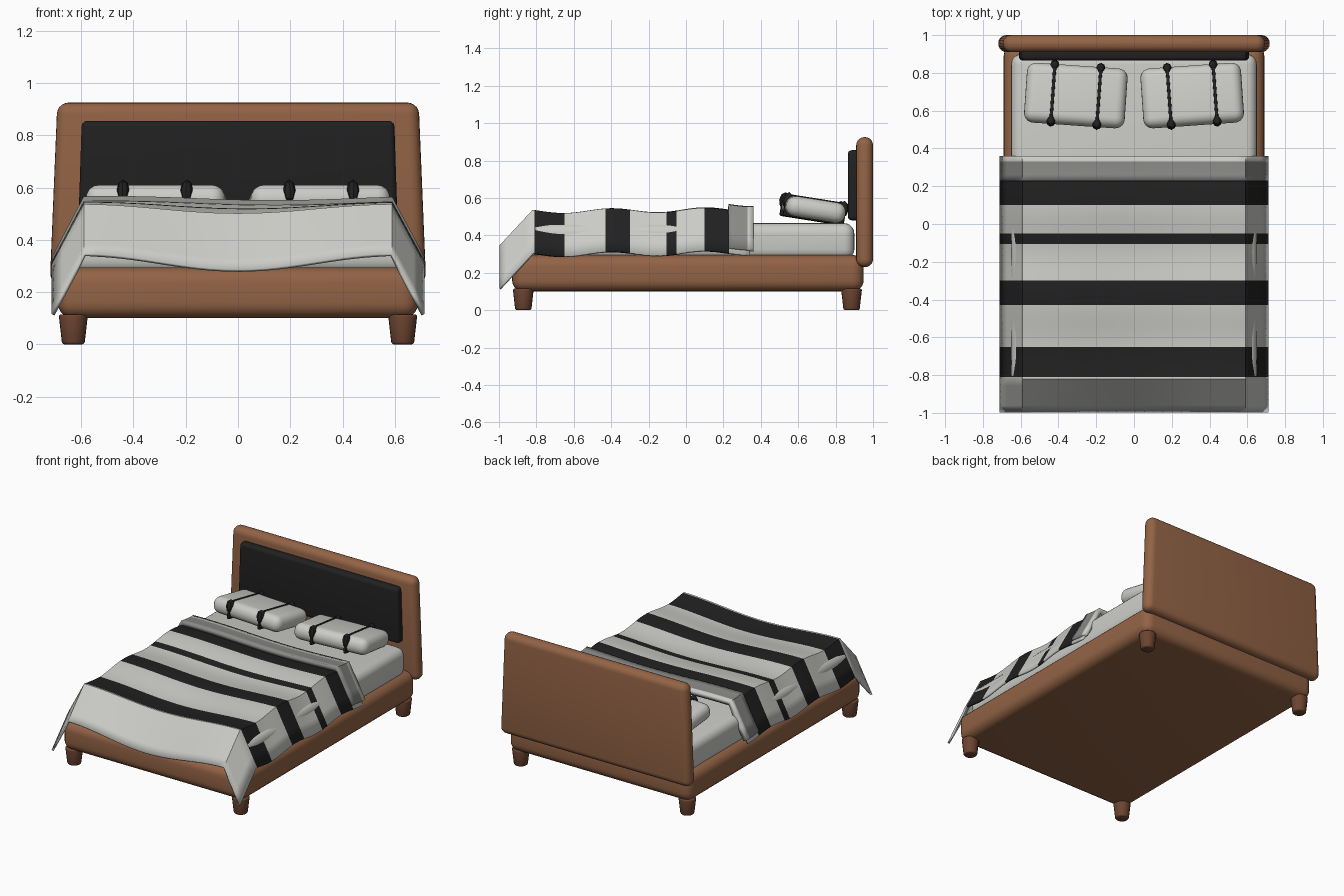
import bpy, bmesh, math
from mathutils import Matrix, Vector

old = bpy.data.objects.get("Cube")
if old:
    bpy.data.objects.remove(old, do_unlink=True)


def material(name, r, g, b):
    m = bpy.data.materials.new(name)
    m.use_nodes = True
    m.diffuse_color = (r, g, b, 1)
    bsdf = m.node_tree.nodes["Principled BSDF"]
    bsdf.inputs["Base Color"].default_value = (r, g, b, 1)
    bsdf.inputs["Roughness"].default_value = 0.8
    return m


wood = material("warm wood", 0.29, 0.125, 0.06)
dark_wood = material("dark wood", 0.15, 0.058, 0.03)
white = material("off white cloth", 0.60, 0.60, 0.57)
black = material("black cloth", 0.015, 0.015, 0.015)
grey = material("grey cloth", 0.25, 0.25, 0.24)


def finish(name, bm, mats, angle=40):
    bmesh.ops.recalc_face_normals(bm, faces=bm.faces)
    mesh = bpy.data.meshes.new(name)
    bm.to_mesh(mesh)
    bm.free()
    for m in mats:
        mesh.materials.append(m)
    obj = bpy.data.objects.new(name, mesh)
    bpy.context.collection.objects.link(obj)
    bpy.ops.object.select_all(action="DESELECT")
    obj.select_set(True)
    bpy.context.view_layer.objects.active = obj
    bpy.ops.object.shade_smooth_by_angle(angle=math.radians(angle))
    return obj


def rounded_box(name, low, high, radius, mat, taper=0.0, segments=5, placing=None):
    """Box between two corners with rounded edges; taper narrows the top."""
    low, high = Vector(low), Vector(high)
    size, centre = high - low, (low + high) / 2
    bm = bmesh.new()
    bmesh.ops.create_cube(bm, size=1)
    for v in bm.verts:
        narrow = 1 - taper * (v.co.z + 0.5)
        v.co = Vector((v.co.x * size.x * narrow, v.co.y * size.y, v.co.z * size.z)) + centre
    bmesh.ops.bevel(bm, geom=bm.edges[:], offset=radius, segments=segments,
                    profile=0.5, affect="EDGES", clamp_overlap=True)
    if placing:
        bm.transform(placing)
    return finish(name, bm, [mat])


# Frame, headboard and mattress
rounded_box("bed_base", (-0.69, -0.93, 0.10), (0.69, 0.95, 0.295), 0.06, wood)
rounded_box("headboard", (-0.72, 0.91, 0.23), (0.72, 1.0, 0.925), 0.043, wood, taper=0.04)
rounded_box("headboard_panel", (-0.61, 0.865, 0.48), (0.61, 0.93, 0.855), 0.022, black, taper=0.02)
rounded_box("mattress", (-0.65, -0.86, 0.27), (0.65, 0.90, 0.465), 0.055, white)

# Tapered round legs
for x, side in ((0.63, "left"), (-0.63, "right")):
    for y, end in ((-0.87, "front"), (0.885, "back")):
        bm = bmesh.new()
        bmesh.ops.create_cone(bm, cap_ends=True, segments=20, radius1=0.043,
                              radius2=0.056, depth=0.115,
                              matrix=Matrix.Translation((x, y, 0.0575)))
        rims = [e for e in bm.edges if abs(e.verts[0].co.z - e.verts[1].co.z) < 0.001]
        bmesh.ops.bevel(bm, geom=rims, offset=0.01, segments=3, profile=0.5, affect="EDGES")
        finish(f"{end}_{side}_leg", bm, [dark_wood])

# Blanket: a wavy top that slopes down past the sides and the foot
EDGE_X, OUT_X, EDGE_Y, OUT_Y = 0.59, 0.713, -0.82, -0.997


def blanket_height(x, y):
    side = max(0, (abs(x) - EDGE_X) / (OUT_X - EDGE_X))
    foot = max(0, (EDGE_Y - y) / (EDGE_Y - OUT_Y))
    near_foot = min(1, max(0, (0.1 - y) / 0.9))
    dip = math.cos(math.pi * min(abs(x), 0.6) / 1.2) ** 2
    wave = 0.012 * math.cos(math.tau * (max(y, EDGE_Y) + 0.4) / 0.5)
    sway = 0.008 * math.sin(5 * x + 4) * (1 - near_foot)
    return 0.53 + wave + sway - dip * (0.035 * near_foot + 0.025 * foot) - 0.23 * side - 0.19 * foot


def spread(marks, step):
    """Positions through all marks, with no gap above step."""
    result = [marks[0]]
    for a, b in zip(marks, marks[1:]):
        n = max(1, math.ceil(abs(b - a) / step))
        result += [a + (b - a) * i / n for i in range(1, n + 1)]
    return result


def cloth(name, y_marks, lift, thickness, mats, pick):
    xs = spread([-OUT_X, -EDGE_X, EDGE_X, OUT_X], 0.05)
    ys = spread(y_marks, 0.04)
    bm = bmesh.new()
    rows = [[bm.verts.new((x, y, blanket_height(x, y) + lift)) for x in xs] for y in ys]
    for a, b in zip(rows, rows[1:]):
        for i in range(len(xs) - 1):
            face = bm.faces.new((a[i], a[i + 1], b[i + 1], b[i]))
            face.material_index = pick(face.calc_center_median().y)
    obj = finish(name, bm, mats, 35)
    solid = obj.modifiers.new("thickness", "SOLIDIFY")
    solid.thickness = thickness
    solid.offset = -1
    return obj


stripes = [(-0.81, -0.65), (-0.43, -0.30), (-0.105, -0.05), (0.10, 0.23)]
marks = [OUT_Y, EDGE_Y] + [y for pair in stripes for y in pair] + [0.34]
cloth("striped_blanket", marks, 0, 0.014, [white, black],
      lambda y: int(any(a < y < b for a, b in stripes)))
cloth("blanket_fold", [0.228, 0.33, 0.36], 0.03, 0.03, [grey, white], lambda y: int(y > 0.33))

# Pillows leaning up towards the foot, each tied with two bands
for sign, side in ((1, "left"), (-1, "right")):
    place = (Matrix.Translation((sign * 0.308, 0.68, 0.538))
             @ Matrix.Rotation(math.radians(4 * sign), 4, "Z")
             @ Matrix.Rotation(math.radians(-9), 4, "X"))
    rounded_box(f"{side}_pillow", (-0.267, -0.16, -0.055), (0.267, 0.16, 0.055),
                0.05, white, placing=place)
    for n, x in enumerate((-0.122, 0.122)):
        rounded_box(f"{side}_pillow_band_{n + 1}", (x - 0.01, -0.166, -0.06),
                    (x + 0.01, 0.166, 0.06), 0.009, black, segments=2, placing=place)
        # Diamond-shaped knots at both ends of the band
        bm = bmesh.new()
        for y in (-0.15, 0.15):
            shape = Matrix.Translation((x, y, 0.025)) @ Matrix.Diagonal((0.025, 0.03, 0.045, 1))
            bmesh.ops.create_uvsphere(bm, u_segments=8, v_segments=4, radius=1,
                                      matrix=place @ shape)
        finish(f"{side}_pillow_knots_{n + 1}", bm, [black])
